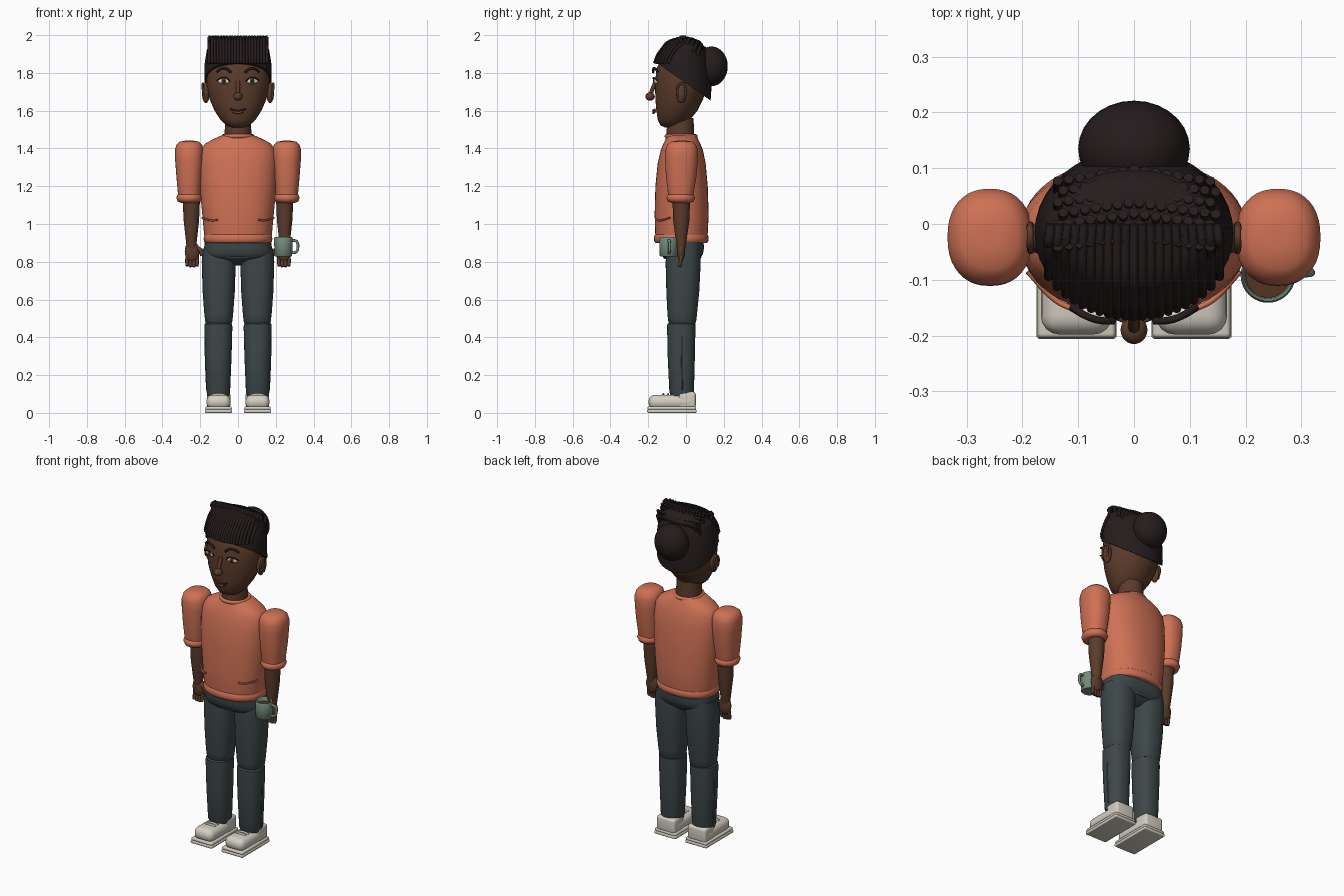
import bpy, bmesh, math
from mathutils import Vector

if "Cube" in bpy.data.objects:
    bpy.data.objects.remove(bpy.data.objects["Cube"])


def material(name, rgb):
    m = bpy.data.materials.new(name)
    m.use_nodes = True
    m.diffuse_color = (*rgb, 1)
    m.node_tree.nodes["Principled BSDF"].inputs["Base Color"].default_value = (*rgb, 1)
    return m


SKIN = material("brown skin", (0.105, 0.045, 0.024))
HAIR = material("dark hair", (0.019, 0.012, 0.012))
SHIRT = material("coral shirt", (0.62, 0.165, 0.09))
PANTS = material("slate trousers", (0.046, 0.062, 0.066))
SHOE = material("cream shoe", (0.66, 0.62, 0.53))
MUG = material("sage mug", (0.17, 0.26, 0.2))
WHITE = material("eye white", (0.75, 0.72, 0.66))
IRIS = material("brown iris", (0.09, 0.035, 0.015))
LIP = material("lip", (0.15, 0.05, 0.038))


def finish(name, bm, mat, angle=45):
    me = bpy.data.meshes.new(name)
    bmesh.ops.recalc_face_normals(bm, faces=bm.faces)
    bm.to_mesh(me)
    bm.free()
    ob = bpy.data.objects.new(name, me)
    bpy.context.collection.objects.link(ob)
    me.materials.append(mat)
    bpy.ops.object.select_all(action='DESELECT')
    ob.select_set(True)
    bpy.context.view_layer.objects.active = ob
    bpy.ops.object.shade_smooth_by_angle(angle=math.radians(angle))
    return ob


def loft(name, rings, mat, x=0, n=40, power=2.0, cut=None):
    """Stack of super-ellipse rings (z, half width, front y, back y)."""
    bm = bmesh.new()
    rows = []
    for z, rx, y0, y1 in rings:
        row = []
        for i in range(n):
            a = math.tau * i / n
            c, s = math.cos(a), math.sin(a)
            row.append(bm.verts.new((
                x + rx * math.copysign(abs(c) ** (2 / power), c),
                (y0 + y1) / 2 + (y1 - y0) / 2 * math.copysign(abs(s) ** (2 / power), s), z)))
        rows.append(row)
    for a, b in zip(rows, rows[1:]):
        for i in range(n):
            bm.faces.new((a[i], a[(i + 1) % n], b[(i + 1) % n], b[i]))
    bm.faces.new(rows[0])
    bm.faces.new(rows[-1])
    if cut:
        bmesh.ops.bisect_plane(bm, geom=bm.verts[:] + bm.edges[:] + bm.faces[:],
                               plane_co=cut[0], plane_no=cut[1], clear_inner=True)
        bmesh.ops.holes_fill(bm, edges=[e for e in bm.edges if e.is_boundary])
    return finish(name, bm, mat)


def ball(name, loc, size, mat, turn=0, tilt=0):
    bm = bmesh.new()
    bmesh.ops.create_uvsphere(bm, u_segments=28, v_segments=16, radius=1)
    bmesh.ops.scale(bm, vec=size, verts=bm.verts)
    ob = finish(name, bm, mat)
    ob.location = loc
    ob.rotation_euler = (0, tilt, turn)
    return ob


def box(name, lo, hi, mat, bevel):
    bm = bmesh.new()
    bmesh.ops.create_cube(bm, size=1)
    lo, hi = Vector(lo), Vector(hi)
    bmesh.ops.scale(bm, vec=hi - lo, verts=bm.verts)
    bmesh.ops.translate(bm, vec=(lo + hi) / 2, verts=bm.verts)
    bmesh.ops.bevel(bm, geom=bm.edges[:], offset=bevel, segments=4, profile=0.5, affect='EDGES')
    return finish(name, bm, mat)


def tubes(name, paths, radius, mat, closed=False):
    cu = bpy.data.curves.new(name, 'CURVE')
    cu.dimensions = '3D'
    cu.bevel_depth, cu.bevel_resolution, cu.resolution_u = radius, 2, 4
    cu.use_fill_caps = True
    for path in paths:
        sp = cu.splines.new('BEZIER')
        sp.bezier_points.add(len(path) - 1)
        sp.use_cyclic_u = closed
        for p, co in zip(sp.bezier_points, path):
            p.co = co
            p.handle_left_type = p.handle_right_type = 'AUTO'
    cu.materials.append(mat)
    ob = bpy.data.objects.new(name, cu)
    bpy.context.collection.objects.link(ob)
    bpy.ops.object.select_all(action='DESELECT')
    ob.select_set(True)
    bpy.context.view_layer.objects.active = ob
    bpy.ops.object.convert(target='MESH')
    bpy.ops.object.shade_smooth_by_angle(angle=math.radians(50))
    return ob


def hoop(center, rx, ry, count=12):
    return [(center[0] + rx * math.cos(math.tau * i / count),
             center[1] + ry * math.sin(math.tau * i / count), center[2]) for i in range(count)]


# Head and neck
loft("head", [(1.51, .03, -.11, -.05), (1.522, .06, -.135, -.02), (1.55, .092, -.149, .02),
              (1.6, .124, -.157, .06), (1.66, .15, -.162, .09), (1.74, .166, -.164, .115),
              (1.82, .168, -.157, .115), (1.88, .15, -.13, .1), (1.93, .11, -.09, .07)], SKIN)
loft("neck", [(1.42, .073, -.105, .045), (1.56, .068, -.1, .04)], SKIN)

# Hair cap with a hairline sloping down to the nape
cap = [(1.62, .172, -.16, .128), (1.72, .178, -.165, .135), (1.84, .178, -.164, .128), (1.88, .172, -.15, .12),
       (1.92, .165, -.122, .108), (1.95, .155, -.097, .09), (1.97, .135, -.07, .075), (1.98, .08, -.03, .05)]
loft("hair_cap", cap, HAIR, cut=((0, -.157, 1.855), (0, .575, .82)))
ball("hair_bun", (0, .135, 1.835), (.1, .086, .105), HAIR)


def front_y(x, ring):
    z, rx, y0, y1 = ring
    return (y0 + y1) / 2 - (y1 - y0) / 2 * math.sqrt(max(0.02, 1 - (x / rx) ** 2))


# Locs: a fringe swept over the brow, then short upright ends on the crown
fringe = []
for i in range(21):
    x = (i - 10) * .0153
    fringe.append([(x, front_y(x, r) - .002, r[0] + .01) for r in cap[2:6]]
                  + [(x, -.035, 1.982), (x * .97, 0, 1.99)])
tubes("loc_fringe", fringe, .0085, HAIR)
crown = []
for j, (y, z) in enumerate([(-.02, 1.988), (0, 1.99), (.02, 1.989), (.04, 1.985),
                            (.06, 1.975), (.08, 1.96), (.098, 1.94)]):
    for i in range(15):
        x = (i - 7 + .5 * (j % 2)) * .0195
        y2 = y - abs(x) * .15
        crown.append([(x, y2 - .02, z - .05), (x, y2 - .006, z - .015), (x, y2, z)])
tubes("loc_ends", crown, .009, HAIR)

# Face
ball("nose_tip", (0, -.19, 1.675), (.024, .025, .022), SKIN)
tubes("nose_bridge", [[(0, -.16, 1.755), (0, -.175, 1.72), (0, -.188, 1.685)]], .011, SKIN)
tubes("upper_lip", [[(-.042, -.163, 1.608), (-.015, -.174, 1.602), (0, -.175, 1.599),
                     (.015, -.174, 1.602), (.042, -.163, 1.608)]], .004, IRIS)
tubes("lower_lip", [[(-.03, -.163, 1.599), (0, -.172, 1.589), (.03, -.163, 1.599)]], .007, LIP)

for side, s in (("left", 1), ("right", -1)):
    # Eye, brow and ear
    turn = s * .28
    ball(side + "_eye", (s * .076, -.16, 1.757), (.032, .01, .016), WHITE, turn)
    ball(side + "_iris", (s * .075, -.168, 1.757), (.0135, .006, .0135), IRIS, turn)
    ball(side + "_pupil", (s * .075, -.1725, 1.757), (.006, .003, .006), HAIR, turn)
    tubes(side + "_eyelid", [[(s * .042, -.169, 1.754), (s * .06, -.173, 1.772),
                              (s * .085, -.168, 1.774), (s * .112, -.153, 1.76)]], .0035, HAIR)
    tubes(side + "_brow", [[(s * .036, -.174, 1.803), (s * .065, -.172, 1.823),
                            (s * .085, -.165, 1.824), (s * .112, -.148, 1.806)]], .0065, HAIR)
    ball(side + "_ear", (s * .17, -.025, 1.695), (.02, .028, .055), SKIN)
    tubes(side + "_ear_rim", [[(s * .182, -.045, 1.67), (s * .186, -.045, 1.72), (s * .186, -.02, 1.744),
                               (s * .186, -.002, 1.715), (s * .182, -.012, 1.66)]], .006, SKIN)

    # Sleeve, cuff, forearm
    loft(side + "_sleeve", [(1.13, .055, -.09, .035), (1.16, .06, -.095, .04), (1.25, .068, -.106, .055),
                            (1.34, .075, -.111, .063), (1.39, .076, -.11, .063), (1.42, .068, -.1, .053),
                            (1.436, .05, -.08, .035), (1.441, .02, -.045, 0)], SHIRT, s * .258, power=2.3)
    tubes(side + "_sleeve_cuff", [hoop((s * .258, -.028, 1.138), .043, .05)], .026, SHIRT, True)
    loft(side + "_forearm", [(.87, .024, -.048, -.004), (.92, .03, -.055, .004), (1.02, .041, -.068, .018),
                             (1.14, .046, -.072, .022)], SKIN, s * .247, n=28)
    # Hand
    hx = s * .243
    ball(side + "_palm", (hx, -.026, .855), (.039, .021, .055), SKIN)
    tubes(side + "_fingers", [[(hx + k * .0175, -.026, .83), (hx + k * .018, -.03, .795),
                               (hx + k * .016, -.034, .77 + abs(k) * .005)] for k in (-1.5, -.5, .5, 1.5)], .0095, SKIN)
    tubes(side + "_thumb", [[(hx - s * .025, -.03, .875), (hx - s * .045, -.036, .86),
                             (hx - s * .052, -.042, .835)]], .011, SKIN)

    # Trouser leg with side seam
    loft(side + "_thigh", [(.46, .06, -.08, .04), (.48, .071, -.093, .053), (.52, .076, -.098, .058),
                           (.64, .085, -.104, .07), (.8, .09, -.108, .078), (.87, .085, -.1, .075)],
         PANTS, s * .102, power=2.3)
    loft(side + "_shin", [(.09, .058, -.08, .038), (.11, .062, -.088, .042), (.3, .07, -.097, .047),
                          (.45, .074, -.1, .05), (.47, .073, -.099, .049), (.478, .064, -.09, .04)],
         PANTS, s * .104, power=2.3)
    tubes(side + "_shin_seam", [[(s * .174, -.02, .45), (s * .172, -.022, .3), (s * .165, -.02, .12)]], .004, PANTS)

    # Shoe
    c = s * .103
    box(side + "_sole", (c - .072, -.206, 0), (c + .072, .056, .018), SHOE, .007)
    box(side + "_midsole", (c - .07, -.204, .016), (c + .07, .054, .034), SHOE, .008)
    box(side + "_toe_upper", (c - .064, -.198, .02), (c + .064, .05, .096), SHOE, .034)
    box(side + "_heel_upper", (c - .062, -.04, .025), (c + .062, .052, .112), SHOE, .016)
    tubes(side + "_laces", [[(c - .035, y, .094), (c, y, .099), (c + .035, y, .094)]
                            for y in (-.12, -.095, -.07)], .006, SHOE)

    # Shirt crease
    tubes(side + "_shirt_crease", [[(s * .108, -.153, 1.022), (s * .14, -.137, 1.019),
                                    (s * .19, -.085, 1.033)]], .005, SHIRT)

# Torso, hem and collar
loft("shirt_body", [(.905, .172, -.157, .108), (.95, .18, -.163, .115), (1.05, .189, -.166, .12),
                    (1.2, .203, -.162, .115), (1.32, .205, -.15, .104), (1.39, .198, -.134, .09),
                    (1.425, .175, -.12, .076), (1.45, .13, -.108, .064), (1.47, .085, -.1, .055)], SHIRT, n=56, power=2.25)
loft("shirt_hem", [(.9, .172, -.16, .11), (.905, .179, -.167, .117), (.922, .182, -.17, .12),
                   (.94, .179, -.167, .117), (.948, .172, -.16, .11)], SHIRT, n=56, power=2.25)
tubes("shirt_collar", [hoop((0, -.026, 1.465), .077, .077, 16)], .011, SHIRT, True)

# Hips and waistband
loft("hips", [(.78, .03, -.05, .03), (.82, .166, -.115, .075), (.84, .176, -.128, .09),
              (.87, .18, -.133, .095), (.93, .172, -.13, .092)], PANTS, power=2.8)
tubes("waist_seam", [hoop((0, -.02, .826), .152, .09, 16)], .012, PANTS, True)

# Mug with handle and drink
mx, my = .24, -.092
loft("mug", [(.828, .042, my - .042, my + .042), (.833, .047, my - .047, my + .047),
             (.925, .049, my - .049, my + .049), (.93, .046, my - .046, my + .046),
             (.925, .042, my - .042, my + .042), (.9, .04, my - .04, my + .04)], MUG, mx)
loft("drink", [(.895, .04, my - .04, my + .04), (.905, .04, my - .04, my + .04)], IRIS, mx)
tubes("mug_handle", [[(mx + .042, my, .912), (mx + .07, my + .004, .908), (mx + .077, my + .005, .88),
                      (mx + .068, my + .004, .852), (mx + .042, my, .848)]], .0075, MUG)
